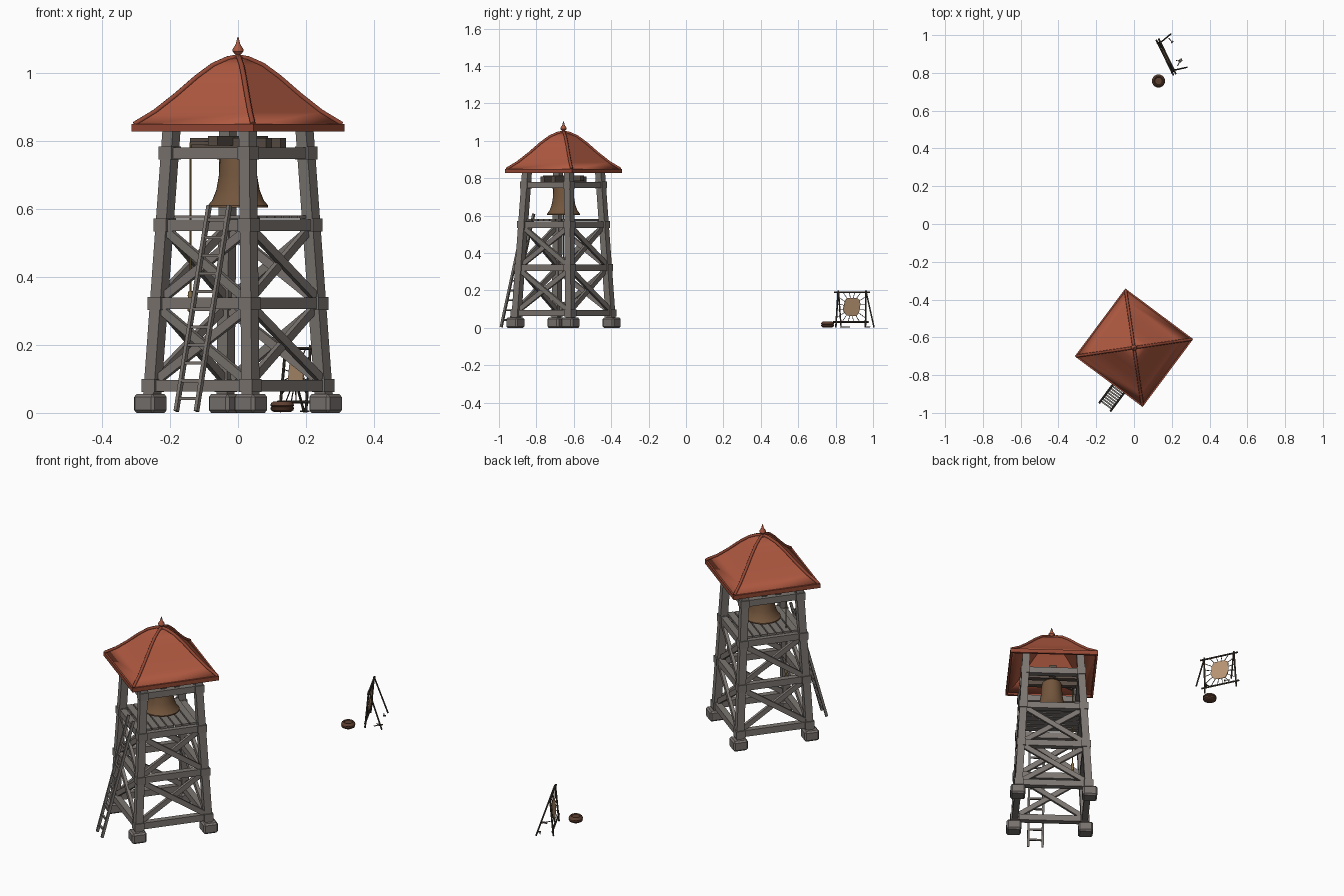
import bpy, bmesh, random
from math import radians, pi, cos, sin
from mathutils import Matrix, Vector

random.seed(4)
if "Cube" in bpy.data.objects:
    bpy.data.objects.remove(bpy.data.objects["Cube"])


def material(name, r, g, b):
    m = bpy.data.materials.new(name)
    m.use_nodes = True
    m.diffuse_color = (r, g, b, 1)
    m.node_tree.nodes["Principled BSDF"].inputs["Base Color"].default_value = (r, g, b, 1)
    return m


WOOD = material("weathered wood", .2, .18, .165)
STONE = material("footing stone", .19, .17, .16)
ROOF = material("roof red", .43, .1, .052)
RIDGE = material("ridge red", .3, .065, .035)
BRONZE = material("bell bronze", .17, .092, .046)
IRON = material("dark timber", .1, .075, .06)
ROPE = material("rope", .25, .17, .07)
HIDE = material("hide tan", .48, .3, .17)
POLE = material("rack pole", .06, .048, .036)
BASKET = material("basket brown", .11, .05, .03)

TOWER = Matrix.Translation((0, -.655, 0)) @ Matrix.Rotation(radians(-36.7), 4, 'Z')
RACK = Matrix.Translation((.177, .888, 0)) @ Matrix.Rotation(radians(-64), 4, 'Z')


def finish(name, bm, mat, frame, smooth=False):
    bmesh.ops.recalc_face_normals(bm, faces=bm.faces)
    bm.transform(frame)
    me = bpy.data.meshes.new(name)
    bm.to_mesh(me)
    bm.free()
    me.materials.append(mat)
    ob = bpy.data.objects.new(name, me)
    bpy.context.collection.objects.link(ob)
    if smooth:
        bpy.ops.object.select_all(action='DESELECT')
        ob.select_set(True)
        bpy.context.view_layer.objects.active = ob
        bpy.ops.object.shade_smooth_by_angle(angle=radians(35))
    return ob


def box(name, centre, size, mat, frame):
    bm = bmesh.new()
    bmesh.ops.create_cube(bm, size=1, matrix=Matrix.Translation(centre) @ Matrix.Diagonal((*size, 1)))
    return finish(name, bm, mat, frame)


def beam(name, a, b, w, h, mat, frame, sides=0):
    """Square timber, or round pole when sides is given, from a to b."""
    a, b = Vector(a), Vector(b)
    d = (b - a).normalized()
    side = d.cross(Vector((0, 1, 0)) if abs(d.z) > .9 else Vector((0, 0, 1))).normalized()
    rot = Matrix((side, d.cross(side), d)).transposed().to_4x4()
    m = Matrix.Translation((a + b) / 2) @ rot @ Matrix.Diagonal((w, h, (b - a).length, 1))
    bm = bmesh.new()
    if sides:
        bmesh.ops.create_cone(bm, cap_ends=True, segments=sides, radius1=.5, radius2=.5, depth=1, matrix=m)
    else:
        bmesh.ops.create_cube(bm, size=1, matrix=m)
    return finish(name, bm, mat, frame, bool(sides))


def lathe(name, profile, mat, frame, steps=32):
    bm = bmesh.new()
    vs = [bm.verts.new((r, 0, z)) for r, z in profile]
    es = [bm.edges.new(p) for p in zip(vs, vs[1:])]
    bmesh.ops.spin(bm, geom=vs + es, axis=(0, 0, 1), cent=(0, 0, 0), steps=steps, angle=2 * pi)
    bmesh.ops.remove_doubles(bm, verts=bm.verts, dist=.0002)
    return finish(name, bm, mat, frame, True)


def leg_at(z):
    return .183 - .052 * z


# Four identical tower sides
LEVELS = (.08, .322, .552, .764)
for k in range(4):
    F = TOWER @ Matrix.Rotation(k * pi / 2, 4, 'Z')
    foot = box("footing", (.184, .184, .0275), (.075, .075, .055), STONE, F)
    bev = foot.modifiers.new("bevel", 'BEVEL')
    bev.width = .008
    beam("tower_leg", (leg_at(.05), leg_at(.05), .05), (leg_at(.88), leg_at(.88), .88), .038, .038, WOOD, F)
    for z in LEVELS:
        c = leg_at(z)
        box("leg_collar", (c, c, z), (.047, .047, .038), WOOD, F)
        box("cross_beam", (0, -c, z), (2 * c, .032, .034), WOOD, F)
    for lo, hi in zip(LEVELS[:2], LEVELS[1:3]):
        for s in (-1, 1):
            a, b = leg_at(lo), leg_at(hi)
            off = .005 * s
            beam("cross_brace", (-s * (a - .01), off - a, lo + .015), (s * (b - .01), off - b, hi - .015),
                 .016, .026, WOOD, F)

# Bell platform planks
for i in range(7):
    box("platform_plank", (0, (i - 3) * .039, .576), (.3, .033, .01), WOOD, TOWER)

# Roof shell, with flared eaves
RINGS = ((1, .847), (.8, .884), (.6, .932), (.4, .985), (.24, 1.021), (.1, 1.04), (.01, 1.045))
HALF = .218
bm = bmesh.new()
rings = [[bm.verts.new((HALF * r * x, HALF * r * y, z)) for x, y in ((-1, -1), (1, -1), (1, 1), (-1, 1))]
         for r, z in RINGS]
for low, high in zip(rings, rings[1:]):
    for i in range(4):
        j = (i + 1) % 4
        bm.faces.new((low[i], low[j], high[j], high[i]))
bm.faces.new(rings[-1])
roof = finish("roof", bm, ROOF, TOWER, True)
sol = roof.modifiers.new("thickness", 'SOLIDIFY')
sol.thickness = .012

# Hip ridges and eave boards
for k in range(4):
    F = TOWER @ Matrix.Rotation(k * pi / 2, 4, 'Z')
    cu = bpy.data.curves.new("hip_ridge", 'CURVE')
    cu.dimensions = '3D'
    cu.bevel_depth = .008
    cu.bevel_resolution = 1
    cu.use_fill_caps = True
    sp = cu.splines.new('POLY')
    sp.points.add(len(RINGS) - 1)
    for p, (r, z) in zip(sp.points, RINGS):
        p.co = (HALF * r, HALF * r, z + .002, 1)
    cu.materials.append(RIDGE)
    ridge = bpy.data.objects.new("hip_ridge", cu)
    ridge.matrix_world = F
    bpy.context.collection.objects.link(ridge)
    box("eave_board", (0, -HALF, .838), (2 * HALF + .012, .012, .022), RIDGE, F)

lathe("finial", ((0, 1.03), (.016, 1.035), (.016, 1.045), (.007, 1.052), (.016, 1.063), (.016, 1.07),
                 (.007, 1.083), (.003, 1.1), (0, 1.107)), ROOF, TOWER, 12)

# Bell, hollow inside, with its clapper
lathe("bell", ((0, .79), (.035, .788), (.049, .775), (.053, .75), (.056, .7), (.064, .655), (.076, .625),
               (.089, .61), (.089, .604), (.08, .604), (.066, .63), (.054, .67), (.046, .75), (0, .77)),
      BRONZE, TOWER)
lathe("clapper", ((0, .76), (.005, .76), (.006, .65), (.016, .635), (.016, .62), (0, .607)), IRON, TOWER, 12)

# Bell hanging timbers
for s in (-1, 1):
    box("bell_bearer", (0, s * .035, .795), (.28, .028, .028), IRON, TOWER)
box("headstock", (0, 0, .8), (.035, .25, .028), IRON, TOWER)

# Bell rope on its arm
RX, RY = -.112, -.084
beam("rope_arm", (0, 0, .793), (RX, RY, .793), .01, .01, IRON, TOWER)
beam("bell_rope", (RX, RY, .795), (RX, RY, .33), .006, .006, ROPE, TOWER, 8)
lathe("rope_tassel", ((0, .36), (.006, .358), (.008, .345), (.005, .335), (.009, .3), (0, .295)), ROPE,
      TOWER @ Matrix.Translation((RX, RY, 0)), 10)

# Leaning ladder
LOW, TOP = Vector((.064, -.34, .005)), Vector((.064, -.178, .61))
for s in (-1, 1):
    o = Vector((s * .037, 0, 0))
    beam("ladder_rail", LOW + o, TOP + o, .011, .013, WOOD, TOWER)
for i in range(11):
    p = LOW.lerp(TOP, (i + .7) / 11.5)
    beam("ladder_rung", p - Vector((.037, 0, 0)), p + Vector((.037, 0, 0)), .009, .009, WOOD, TOWER)


# Hide stretching rack: leaning frame with splayed back legs
def rack_point(x, z):
    return Vector((x, -.018 + .09 * z, z))


for s in (-1, 1):
    beam("rack_post", rack_point(s * .088, .002), rack_point(s * .083, .2), .009, .009, POLE, RACK, 8)
    beam("rack_back_leg", (s * .098, .067, .002), (s * .082, .002, .195), .008, .008, POLE, RACK, 8)
for z in (.032, .19):
    beam("rack_bar", rack_point(-.105, z), rack_point(.105, z), .009, .009, POLE, RACK, 8)

# Ragged hide laced to the frame
COUNT = 16
bm = bmesh.new()
rim = []
for i in range(COUNT):
    a = 2 * pi * (i + .5) / COUNT
    r = random.uniform(.88, 1.06) * (1.12 if i % 4 in (1, 2) else 1)
    p = rack_point(.05 * r * cos(a), .112 + .054 * r * sin(a))
    rim.append(p)
    ex, ez = cos(a), sin(a)
    k = min(.084 / max(abs(ex), .01), .079 / max(abs(ez), .01))
    beam("hide_lacing", p, rack_point(k * ex, .111 + k * ez), .0025, .0025, POLE, RACK)
bm.faces.new([bm.verts.new(p) for p in rim])
hide = finish("stretched_hide", bm, HIDE, RACK)
hide.modifiers.new("thickness", 'SOLIDIFY').thickness = .004

# Scraping tools on the ground
for x, y, ang in ((-.07, .052, .3), (.045, .045, 1.2), (.062, .035, 2.2)):
    d = Vector((cos(ang), sin(ang), 0)) * .014
    c = Vector((x, y, .005))
    beam("scraper_handle", c - d, c + d, .005, .005, POLE, RACK, 6)
    beam("scraper_blade", c + d * .7, c + d * 1.3, .014, .004, IRON, RACK)

# Round lidded basket
lathe("basket", ((0, .002), (.024, .002), (.033, .008), (.035, .015), (.031, .018), (.035, .021), (.033, .028),
                 (.026, .034), (.022, .034), (.019, .03), (0, .03)), BASKET,
      Matrix.Translation((.13, .757, 0)), 20)
